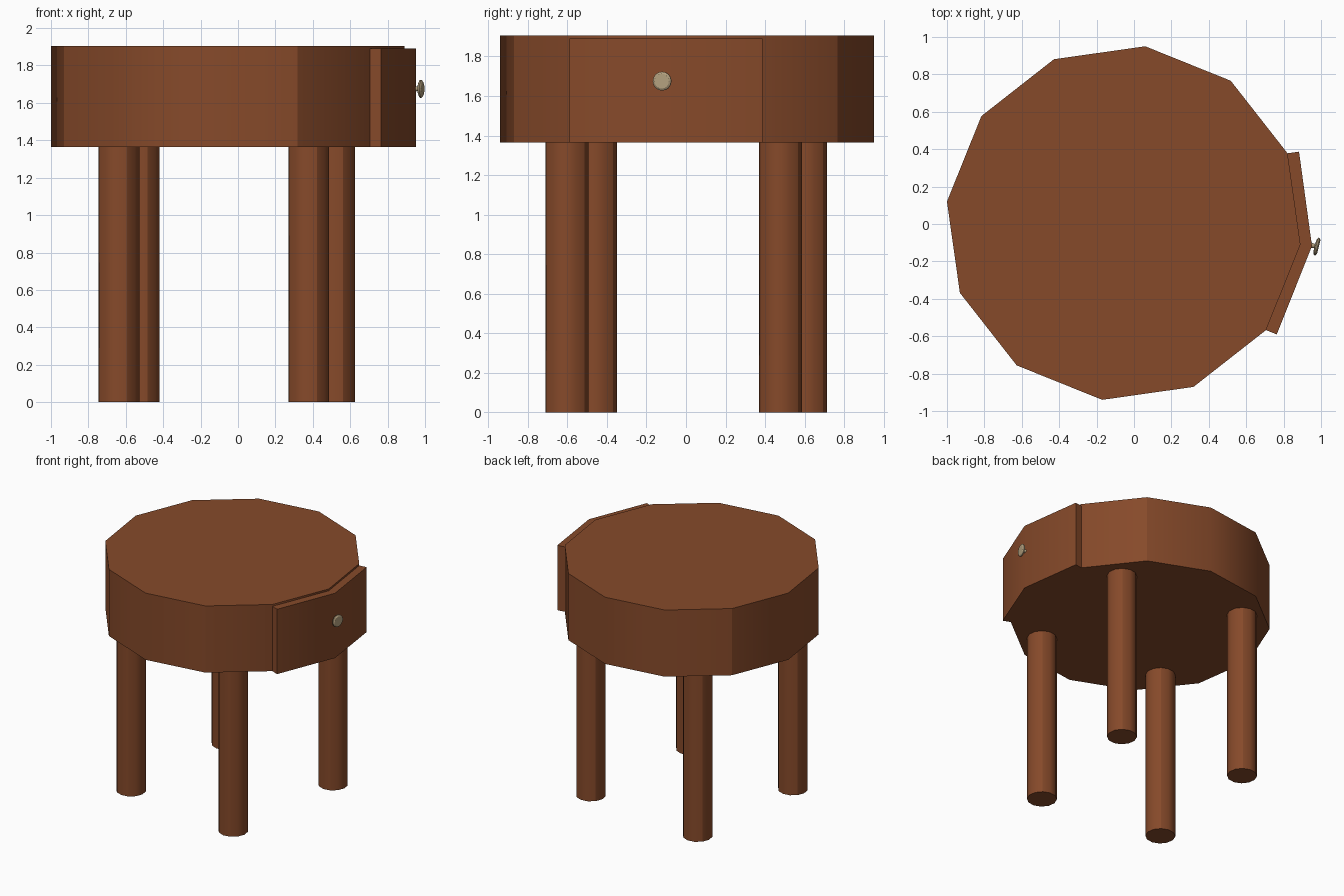
import bpy, bmesh
from math import cos, sin, radians, pi
from mathutils import Vector, Matrix

if "Cube" in bpy.data.objects:
    bpy.data.objects.remove(bpy.data.objects["Cube"])

CX, CY = -0.055, 0.005      # centre of the round body
TURN = -6.94                # turn of every twelve-sided part
SHARP = (2, 5, 7, 10)       # upright edges left hard


def material(name, rgb):
    m = bpy.data.materials.new(name)
    m.diffuse_color = (*rgb, 1)
    m.use_nodes = True
    m.node_tree.nodes["Principled BSDF"].inputs["Base Color"].default_value = m.diffuse_color
    return m


wood = material("brown_wood", (0.24, 0.068, 0.023))
brass = material("pale_brass", (0.45, 0.35, 0.21))


def corner(k, r):
    a = radians(TURN + 30 * k)
    return Vector((r * cos(a), r * sin(a)))


def make(name, bm, mat):
    bmesh.ops.recalc_face_normals(bm, faces=bm.faces)
    me = bpy.data.meshes.new(name)
    bm.to_mesh(me)
    bm.free()
    me.materials.append(mat)
    ob = bpy.data.objects.new(name, me)
    bpy.context.collection.objects.link(ob)
    return ob


def prism(name, outline, z0, z1, hard, mat):
    """Extrude an outline upwards; caps and listed upright edges stay hard."""
    bm = bmesh.new()
    low = [bm.verts.new((p[0], p[1], z0)) for p in outline]
    high = [bm.verts.new((p[0], p[1], z1)) for p in outline]
    bm.faces.new(low[::-1])
    bm.faces.new(high)
    n = len(outline)
    for i in range(n):
        j = (i + 1) % n
        f = bm.faces.new((low[i], low[j], high[j], high[i]))
        f.smooth = True
    for i in range(n):
        j = (i + 1) % n
        bm.edges.get((low[i], low[j])).smooth = False
        bm.edges.get((high[i], high[j])).smooth = False
        if i in hard:
            bm.edges.get((low[i], high[i])).smooth = False
    return make(name, bm, mat)


def round_post(name, x, y, r, z0, z1):
    pts = [corner(k, r) + Vector((x, y)) for k in range(12)]
    return prism(name, pts, z0, z1, SHARP, wood)


# Round table body
round_post("table_body", CX, CY, 0.952, 1.365, 1.905)

# Four legs
for name, x, y in (("front_left_leg", -0.637, -0.458),
                   ("front_right_leg", 0.378, -0.602),
                   ("back_right_leg", 0.517, 0.478),
                   ("back_left_leg", -0.528, 0.605)):
    round_post(name, x, y, 0.11, 0, 1.365)

# Drawer front wrapped over two sides of the body
c = Vector((CX, CY))
inner = [corner(k, 0.952) + c for k in (-1, 0, 1)]
outer = []
for p, a in zip(inner, (-15, 0, 15)):
    d = radians(TURN + a)
    outer.append(p + 0.062 * Vector((cos(d), sin(d))))
prism("drawer_front", outer + inner[::-1], 1.365, 1.89, (0, 2, 3, 4, 5), wood)

# Knob: lathed stem and rounded disc
profile = [(0.0, 0.0), (0.014, 0.0), (0.011, 0.02), (0.034, 0.022),
           (0.048, 0.028), (0.048, 0.036), (0.038, 0.043), (0.0, 0.043)]
bm = bmesh.new()
vs = [bm.verts.new((r, 0, h)) for r, h in profile]
es = [bm.edges.new(e) for e in zip(vs, vs[1:])]
bmesh.ops.spin(bm, geom=vs + es, cent=(0, 0, 0), axis=(0, 0, 1),
               angle=2 * pi, steps=16)
bmesh.ops.remove_doubles(bm, verts=bm.verts, dist=0.0005)
bmesh.ops.transform(bm, verts=bm.verts, matrix=(
    Matrix.Translation((0.946, -0.113, 1.675))
    @ Matrix.Rotation(radians(-14), 4, 'Z') @ Matrix.Rotation(pi / 2, 4, 'Y')))
knob = make("drawer_knob", bm, brass)
bpy.context.view_layer.objects.active = knob
knob.select_set(True)
bpy.ops.object.shade_smooth_by_angle(angle=radians(35))
